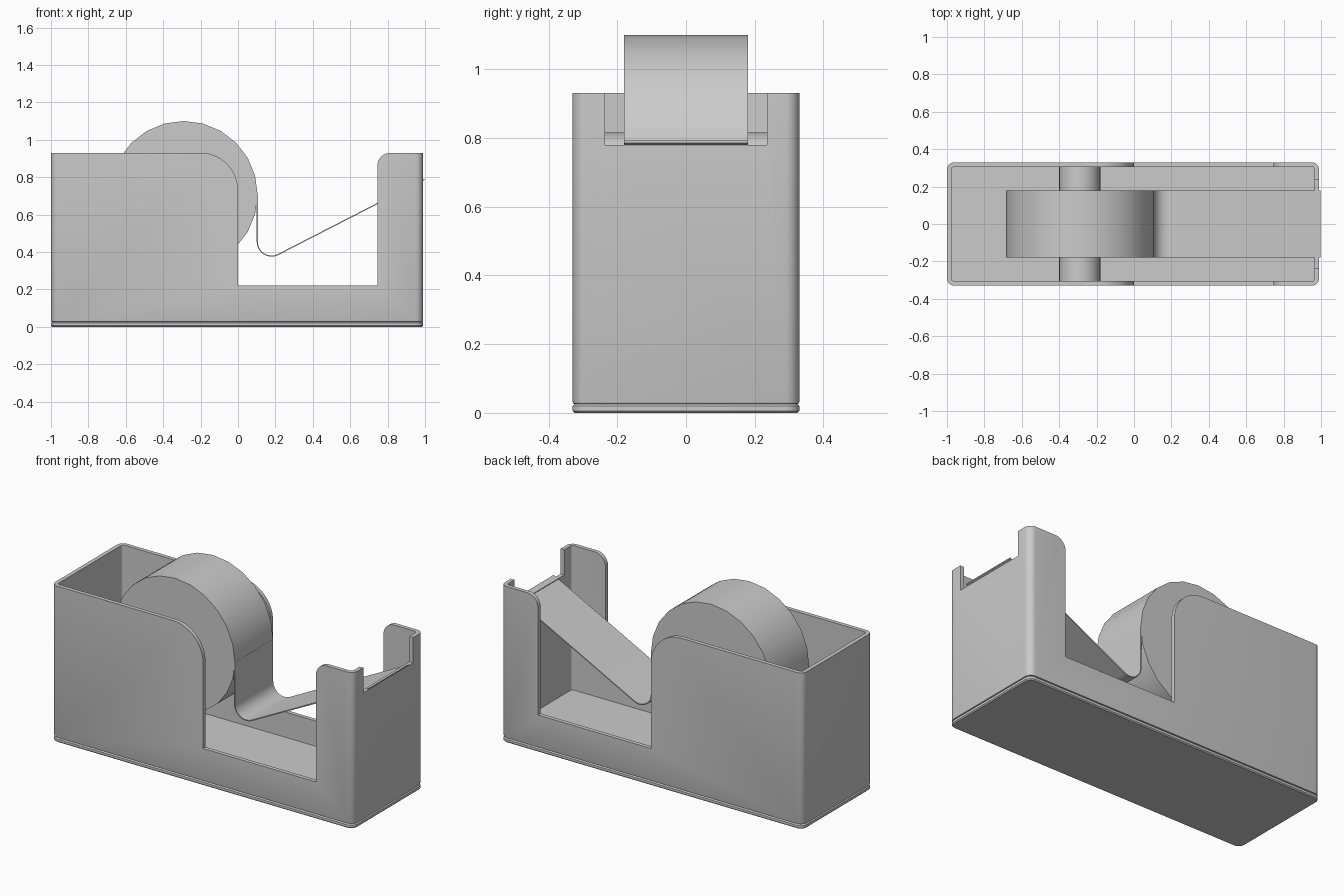
import bpy, bmesh
from math import sin, cos, pi, radians, atan2

if "Cube" in bpy.data.objects:
    bpy.data.objects.remove(bpy.data.objects["Cube"])


def finish(name, bm, smooth=30):
    bmesh.ops.recalc_face_normals(bm, faces=bm.faces)
    me = bpy.data.meshes.new(name)
    bm.to_mesh(me)
    bm.free()
    ob = bpy.data.objects.new(name, me)
    bpy.context.collection.objects.link(ob)
    shade(ob, smooth)
    return ob


def shade(ob, angle=30):
    bpy.ops.object.select_all(action='DESELECT')
    ob.select_set(True)
    bpy.context.view_layer.objects.active = ob
    bpy.ops.object.shade_smooth_by_angle(angle=radians(angle))


def arc(cx, cz, r, a0, a1, n=10):
    return [(cx + r * cos(radians(a0 + (a1 - a0) * i / n)),
             cz + r * sin(radians(a0 + (a1 - a0) * i / n))) for i in range(n + 1)]


def rounded_rect(inset, radius=0.04):
    r = max(radius - inset, 0.016)
    x0, x1, y = -1 + inset + r, 0.99 - inset - r, 0.33 - inset - r
    return (arc(x1, y, r, 0, 90, 6) + arc(x0, y, r, 90, 180, 6)
            + arc(x0, -y, r, 180, 270, 6) + arc(x1, -y, r, 270, 360, 6))


def loft(name, levels):
    """Capped stack of rounded rectangles given as (inset, z)."""
    bm = bmesh.new()
    rings = [[bm.verts.new((x, y, z)) for x, y in rounded_rect(i)] for i, z in levels]
    for a, b in zip(rings, rings[1:]):
        n = len(a)
        for k in range(n):
            bm.faces.new((a[k], a[(k + 1) % n], b[(k + 1) % n], b[k]))
    bm.faces.new(rings[0])
    bm.faces.new(rings[-1])
    return finish(name, bm)


def prism_y(name, profile, half):
    """Extrude an x-z profile from -half to +half along y."""
    bm = bmesh.new()
    face = bm.faces.new([bm.verts.new((x, -half, z)) for x, z in profile])
    out = bmesh.ops.extrude_face_region(bm, geom=[face])
    for v in out['geom']:
        if isinstance(v, bmesh.types.BMVert):
            v.co.y = half
    return finish(name, bm)


# base plate and open-topped housing, with a fine groove between them
loft("base_plate", [(0.006, 0), (0, 0.006), (0, 0.02), (0.008, 0.027)])
body = loft("housing", [(0.008, 0.025), (0.002, 0.028), (0, 0.034),
                        (0, 0.93), (0.024, 0.93), (0.024, 0.07)])

# side opening and front notch
opening = prism_y("opening_cutter",
                  [(0, 0.22), (0.745, 0.22)] + arc(0.815, 0.86, 0.07, 180, 90)
                  + [(0.815, 1.2), (-0.2, 1.2)] + arc(-0.2, 0.73, 0.2, 90, 0, 14), 0.6)
notch = prism_y("notch_cutter", [(0.9, 0.78), (1.2, 0.78), (1.2, 1.2), (0.9, 1.2)], 0.235)
for cutter in (opening, notch):
    mod = body.modifiers.new(cutter.name, 'BOOLEAN')
    mod.object = cutter
    mod.operation = 'DIFFERENCE'
    mod.solver = 'EXACT'
    bpy.ops.object.select_all(action='DESELECT')
    bpy.context.view_layer.objects.active = body
    body.select_set(True)
    bpy.ops.object.modifier_apply(modifier=mod.name)
    bpy.data.objects.remove(cutter)
shade(body)

# tape roll and its axle
CX, CZ = -0.29, 0.705
prism_y("tape_roll", arc(CX, CZ, 0.395, 0, 345, 23), 0.18)
prism_y("axle", arc(CX, CZ, 0.11, 0, 348.75, 31), 0.31)

# loose tape strip hanging off the roll and running up to the notch
tilt = 27.2
t = 0.006


def strip_side(r):
    bend = arc(0.18, 0.455, r, 180, 270 + tilt, 14)
    x, z = bend[-1]
    run = 0.998 - x
    return [(0.18 - r, CZ)] + bend + [(0.998, z + run * sin(radians(tilt)) / cos(radians(tilt)))]


prism_y("tape_strip", strip_side(0.08) + strip_side(0.08 - t)[::-1], 0.18)
